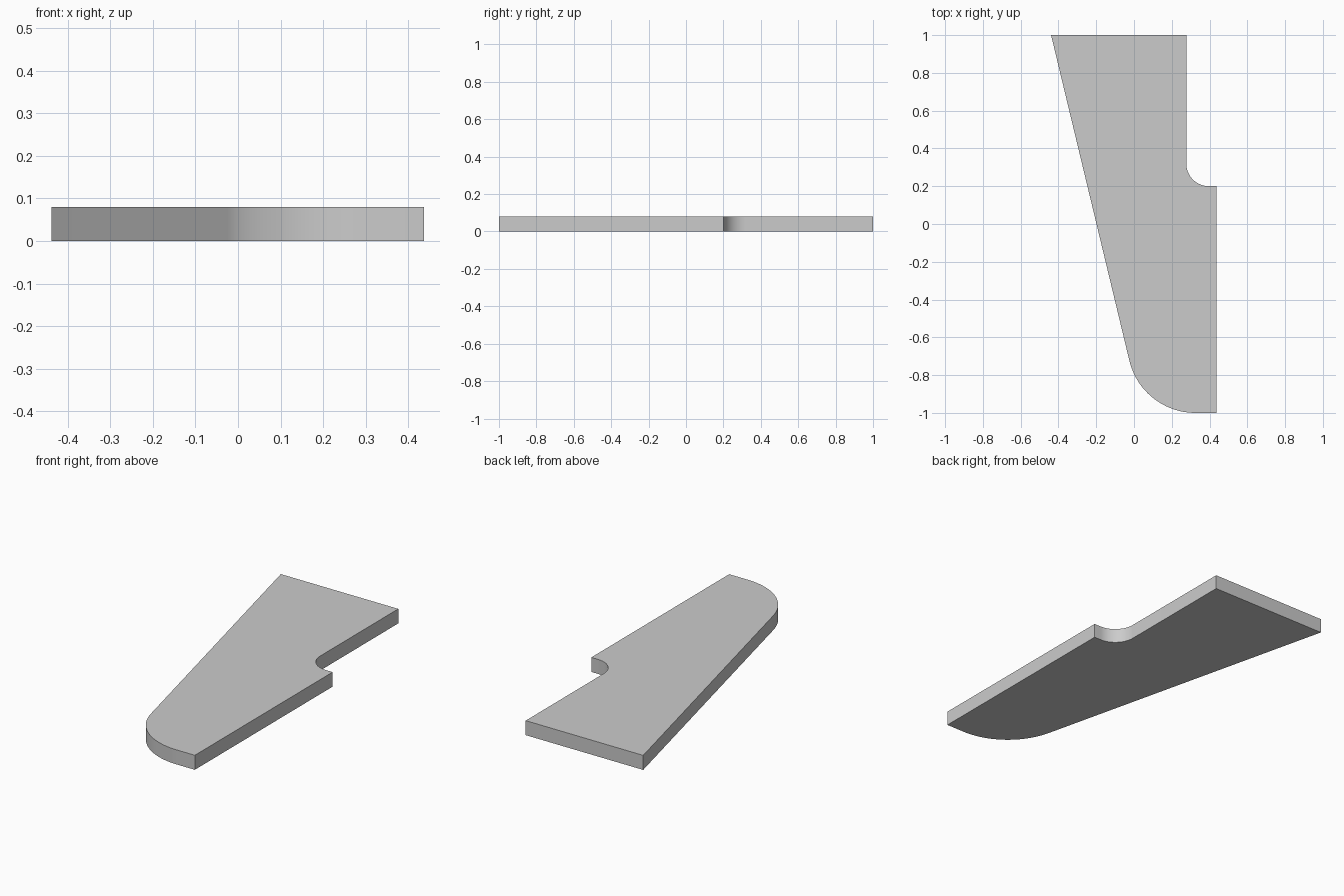
import bpy, bmesh
from math import pi, cos, sin, atan2
from mathutils import Vector

if "Cube" in bpy.data.objects:
    bpy.data.objects.remove(bpy.data.objects["Cube"])

THICK = 0.08

# Outline corners, counter-clockwise: x, y, fillet radius
CORNERS = [(-0.439, 1, 0), (0.042, -1, 0.36), (0.437, -1, 0),
           (0.437, 0.2, 0), (0.277, 0.2, 0.12), (0.277, 1, 0)]


def fillet(prev, corner, nxt, radius, steps=24):
    """Points of a tangent arc replacing a corner."""
    a, b = (prev - corner).normalized(), (nxt - corner).normalized()
    half = a.angle(b) / 2
    centre = corner + (a + b).normalized() * radius / sin(half)
    reach = radius * cos(half) / sin(half)
    p, q = corner + a * reach - centre, corner + b * reach - centre
    start = atan2(p.y, p.x)
    sweep = (atan2(q.y, q.x) - start + pi) % (2 * pi) - pi
    return [centre + Vector((cos(start + sweep * i / steps),
                             sin(start + sweep * i / steps))) * radius
            for i in range(steps + 1)]


# Flat profile with rounded corners
points = [Vector(c[:2]) for c in CORNERS]
outline = []
for i, (x, y, r) in enumerate(CORNERS):
    if r:
        outline += fillet(points[i - 1], points[i], points[(i + 1) % len(points)], r)
    else:
        outline.append(points[i])

# Extrude the profile into the plate
bm = bmesh.new()
base = bm.faces.new([bm.verts.new((p.x, p.y, 0)) for p in outline])
top = bmesh.ops.extrude_face_region(bm, geom=[base], use_keep_orig=True)["geom"]
bmesh.ops.translate(bm, vec=(0, 0, THICK),
                    verts=[g for g in top if isinstance(g, bmesh.types.BMVert)])
bmesh.ops.recalc_face_normals(bm, faces=bm.faces)
mesh = bpy.data.meshes.new("tapered_plate")
bm.to_mesh(mesh)
bm.free()
plate = bpy.data.objects.new("tapered_plate", mesh)
bpy.context.collection.objects.link(plate)

# Smooth arcs, sharp rims
bpy.context.view_layer.objects.active = plate
plate.select_set(True)
bpy.ops.object.shade_smooth_by_angle(angle=pi / 6)
